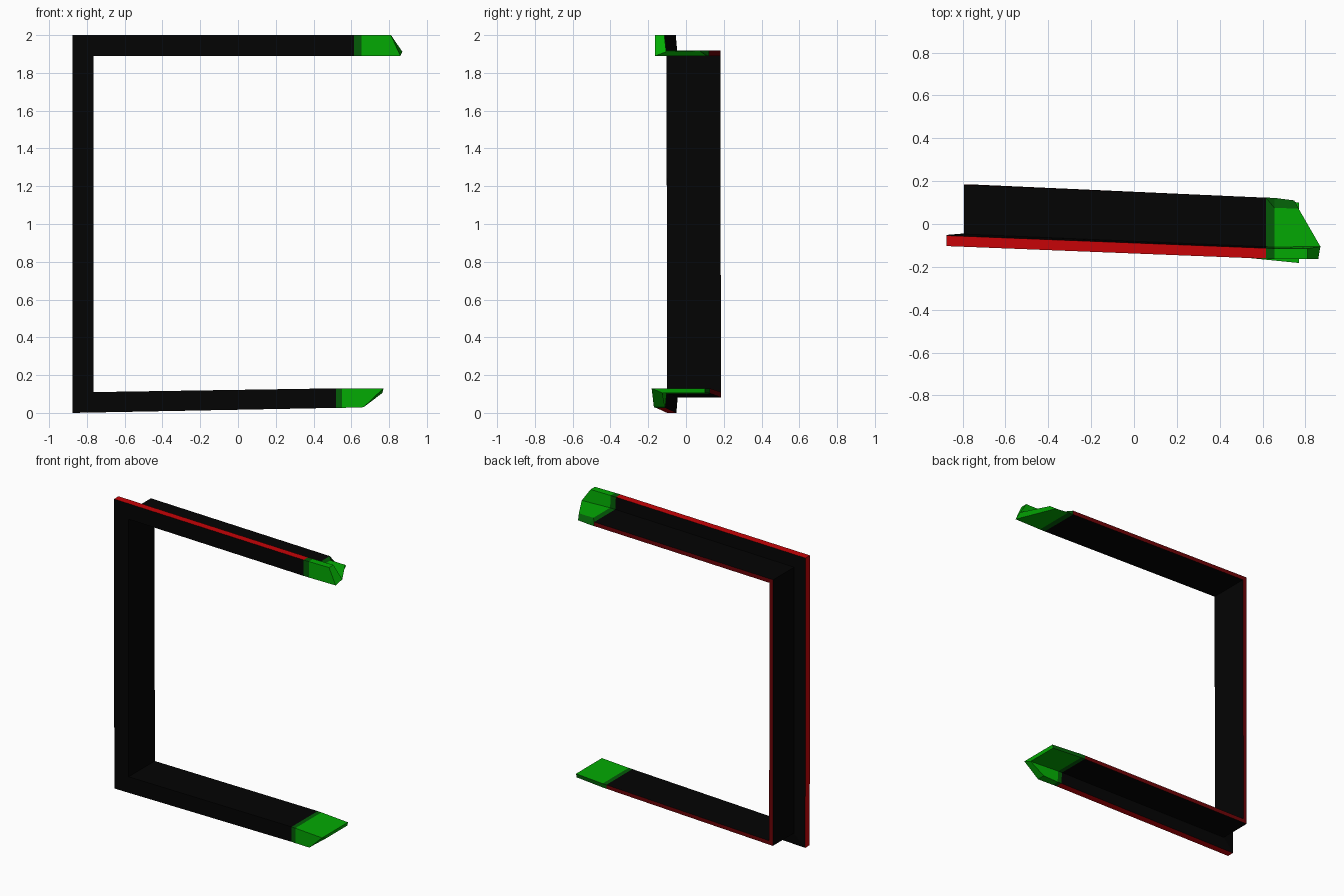
import bpy, bmesh

cube = bpy.data.objects.get("Cube")
if cube:
    bpy.data.objects.remove(cube, do_unlink=True)


def material(name, rgb):
    m = bpy.data.materials.new(name)
    m.use_nodes = True
    m.diffuse_color = (*rgb, 1)
    m.node_tree.nodes["Principled BSDF"].inputs["Base Color"].default_value = (*rgb, 1)
    return m


LOW = 0.001
BLACK = material("black", (LOW, LOW, LOW))
RED = material("red", (0.57, LOW, 0.002))
DARK_RED = material("dark red", (0.15, LOW, 0.002))
GREEN = material("green", (LOW, 0.4, LOW))
DARK_GREEN = material("dark green", (LOW, 0.105, 0.002))

# L-shaped section: outward offset and depth, from the inner front corner
FLANGE, LIP, DEPTH = 0.11, 0.028, 0.285
SECTION = [(0, 0), (FLANGE, 0), (FLANGE, 0.049), (LIP, 0.056), (LIP, DEPTH), (0, DEPTH)]
OUTER_EDGE, BACK_EDGE = 1, 4


def station(x, y, z, out_x, out_z):
    """Section placed at an inner front corner, offset along the outward direction."""
    return [(x + o * out_x, y + d, z + o * out_z) for o, d in SECTION]


def loft(name, rings, body, outer, back):
    """Skin the rings, with own colours for the outer edge and the back edge."""
    slots = {OUTER_EDGE: 1, BACK_EDGE: 2}
    bm = bmesh.new()
    rows = [[bm.verts.new(p) for p in ring] for ring in rings]
    n = len(SECTION)
    for a, b in zip(rows, rows[1:]):
        for i in range(n):
            j = (i + 1) % n
            f = bm.faces.new((a[i], a[j], b[j], b[i]))
            f.material_index = slots.get(i, 0)
    # the L-shaped ends split into a flange part and a lip part
    for row in (rows[0], rows[-1]):
        bm.faces.new(row[:4])
        bm.faces.new((row[0], row[3], row[4], row[5]))
    bmesh.ops.recalc_face_normals(bm, faces=bm.faces)
    mesh = bpy.data.meshes.new(name)
    bm.to_mesh(mesh)
    bm.free()
    for m in (body, outer, back):
        mesh.materials.append(m)
    ob = bpy.data.objects.new(name, mesh)
    bpy.context.collection.objects.link(ob)


# Stations along the frame
upper_end = station(0.615, -0.162, 1.89, 0, 1)
upper_band_end = station(0.655, -0.163, 1.89, 0, 1)
upper_corner = station(-0.765, -0.103, 1.89, -1, 1)
lower_corner = station(-0.765, -0.1, 0.11, -1, -1)
lower_end = station(0.52, -0.158, 0.13, 0, -0.94)
lower_band_end = station(0.55, -0.16, 0.13, 0, -0.94)

# The back edge of the upper tip is bevelled
upper_band_end[4] = (0.655, 0.075, 1.918)

# Broken tips, each corner of the section ending at its own place
upper_tip = [(0.86, -0.163, 1.89), (0.81, -0.163, 2.0), (0.81, -0.115, 2.0),
             (0.87, -0.105, 1.912), (0.768, 0.072, 1.918), (0.748, 0.11, 1.89)]
lower_tip = [(0.77, -0.182, 0.13), (0.665, -0.17, 0.03), (0.665, -0.112, 0.03),
             (0.765, -0.125, 0.106), (0.765, 0.1, 0.106), (0.77, 0.1, 0.13)]

loft("frame_channel", [upper_end, upper_corner, lower_corner, lower_end], BLACK, RED, DARK_RED)
loft("upper_band", [upper_end, upper_band_end], DARK_GREEN, DARK_GREEN, DARK_GREEN)
loft("upper_tip", [upper_band_end, upper_tip], GREEN, GREEN, DARK_GREEN)
loft("lower_band", [lower_end, lower_band_end], DARK_GREEN, DARK_GREEN, DARK_GREEN)
loft("lower_tip", [lower_band_end, lower_tip], GREEN, GREEN, DARK_GREEN)
